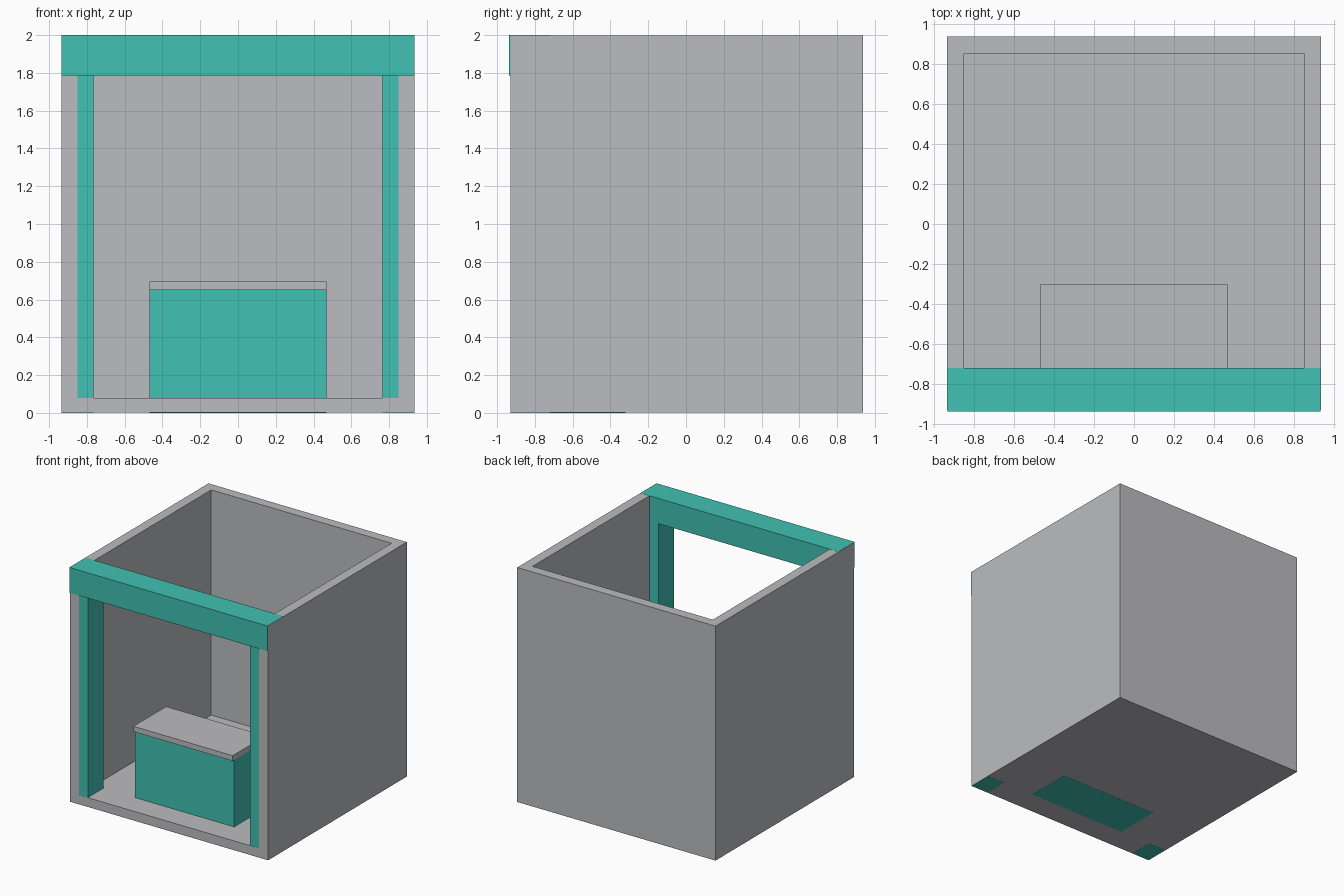
import bpy
import bmesh

cube = bpy.data.objects.get("Cube")
if cube:
    bpy.data.objects.remove(cube, do_unlink=True)


def material(name, color):
    mat = bpy.data.materials.new(name)
    mat.use_nodes = True
    mat.diffuse_color = color
    mat.node_tree.nodes["Principled BSDF"].inputs["Base Color"].default_value = color
    return mat


grey = material("light_grey", (0.5, 0.505, 0.525, 1))
teal = material("teal", (0.052, 0.533, 0.445, 1))


def prism(name, outline, z0, z1, mat):
    """Extrude a plan outline from z0 up to z1."""
    bm = bmesh.new()
    face = bm.faces.new([bm.verts.new((x, y, z0)) for x, y in outline])
    top = bmesh.ops.extrude_face_region(bm, geom=[face])["geom"]
    verts = [v for v in top if isinstance(v, bmesh.types.BMVert)]
    bmesh.ops.translate(bm, vec=(0, 0, z1 - z0), verts=verts)
    bmesh.ops.recalc_face_normals(bm, faces=bm.faces)
    mesh = bpy.data.meshes.new(name)
    bm.to_mesh(mesh)
    bm.free()
    mesh.materials.append(mat)
    obj = bpy.data.objects.new(name, mesh)
    bpy.context.collection.objects.link(obj)
    return obj


def box(name, x, y, z, mat):
    outline = [(x[0], y[0]), (x[1], y[0]), (x[1], y[1]), (x[0], y[1])]
    return prism(name, outline, z[0], z[1], mat)


W, FRONT, BACK = 0.935, -0.93, 0.938   # outer half width, front and back
T, FLOOR, TOP = 0.085, 0.08, 2.0       # wall thickness, floor height, top
INNER = W - T
GAP = 0.001                            # keeps flush faces apart

# Room: floor slab and walls, open at the front and on top
box("floor", (-W, W), (FRONT, BACK), (GAP, FLOOR), grey)
plan = [(-W, FRONT), (-INNER, FRONT), (-INNER, BACK - T), (INNER, BACK - T),
        (INNER, FRONT), (W, FRONT), (W, BACK), (-W, BACK)]
prism("walls", plan, FLOOR, TOP - GAP, grey)

# Front posts and the beam across them
REAR, BEAM = -0.72, 1.785
for side, s in (("left", 1), ("right", -1)):
    xs = sorted((s * (INNER - T), s * (W - GAP)))
    box(side + "_post", xs, (FRONT + GAP, REAR), (0, BEAM), teal)
box("front_beam", (-W + GAP, W - GAP), (-BACK, REAR), (BEAM, TOP), teal)

# Counter with an overhanging top
C = 0.468
box("counter_base", (-C, C), (REAR, -0.32), (0, 0.65), teal)
box("counter_top", (-C, C), (-0.74, -0.3), (0.65, 0.695), grey)
